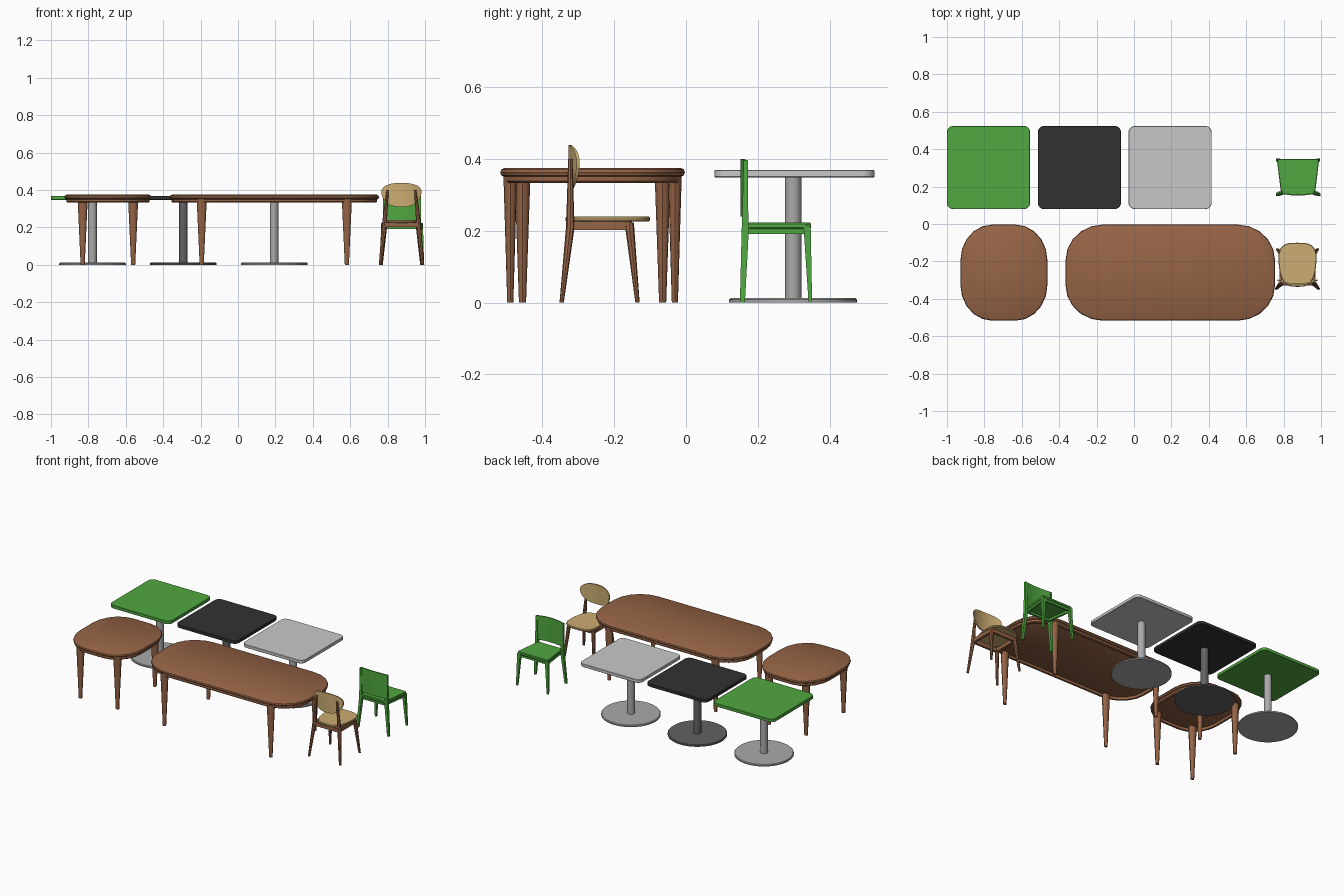
import bpy, bmesh, math
from mathutils import Vector

if "Cube" in bpy.data.objects:
    bpy.data.objects.remove(bpy.data.objects["Cube"])


def material(name, rgb):
    m = bpy.data.materials.new(name)
    lin = [(c / 255 / 12.92 if c < 11 else ((c / 255 + 0.055) / 1.055) ** 2.4) for c in rgb]
    m.diffuse_color = (*lin, 1)
    m.use_nodes = True
    m.node_tree.nodes["Principled BSDF"].inputs["Base Color"].default_value = m.diffuse_color
    return m


BROWN = material("brown wood", (150, 100, 70))
TAN = material("tan wood", (204, 173, 114))
GREEN = material("green", (80, 168, 64))
BLACK = material("black", (50, 50, 50))
LIGHT = material("light grey", (201, 201, 201))
METAL = material("grey metal", (170, 170, 170))
DARK = material("dark metal", (98, 98, 98))


def finish(name, bm, mat, smooth=35):
    bmesh.ops.recalc_face_normals(bm, faces=bm.faces)
    me = bpy.data.meshes.new(name)
    bm.to_mesh(me)
    bm.free()
    ob = bpy.data.objects.new(name, me)
    bpy.context.collection.objects.link(ob)
    me.materials.append(mat)
    if smooth:
        bpy.ops.object.select_all(action='DESELECT')
        ob.select_set(True)
        bpy.context.view_layer.objects.active = ob
        bpy.ops.object.shade_smooth_by_angle(angle=math.radians(smooth))
    return ob


def loft(name, rings, mat, caps=True, closed=False, smooth=35):
    """Skin a list of rings of 3D points."""
    bm = bmesh.new()
    vs = [[bm.verts.new(p) for p in r] for r in rings]
    n = len(vs[0])
    pairs = list(zip(vs, vs[1:])) + ([(vs[-1], vs[0])] if closed else [])
    for a, b in pairs:
        for i in range(n):
            j = (i + 1) % n
            bm.faces.new((a[i], a[j], b[j], b[i]))
    if caps and not closed:
        bm.faces.new(vs[0])
        bm.faces.new(vs[-1])
    return finish(name, bm, mat, smooth)


def rounded(cx, cy, hx, hy, rx, ry, z, seg, inset=0):
    """Rounded rectangle outline at height z."""
    pts = []
    for q, (sx, sy) in enumerate(((1, 1), (-1, 1), (-1, -1), (1, -1))):
        for k in range(seg + 1):
            a = math.pi / 2 * (q + k / seg)
            pts.append((cx + sx * (hx - rx) + (rx - inset) * math.cos(a),
                        cy + sy * (hy - ry) + (ry - inset) * math.sin(a), z))
    return pts


def ellipse(c, rx, ry, n=16):
    return [(c[0] + rx * math.cos(2 * math.pi * i / n),
             c[1] + ry * math.sin(2 * math.pi * i / n), c[2]) for i in range(n)]


def bar(name, path, mat, n=4):
    """Upright limb through (point, half x, half y) stations; square or round."""
    if n == 4:
        rings = [[(p[0] + sx * a, p[1] + sy * b, p[2])
                  for sx, sy in ((1, 1), (-1, 1), (-1, -1), (1, -1))] for p, a, b in path]
    else:
        rings = [ellipse(p, a, b, n) for p, a, b in path]
    return loft(name, rings, mat)


def shell(name, inside, mat, y_of, thick, nu=14):
    """Curved upright panel: inside(u) gives (x, z low, z high), y_of(x) the bend."""
    rings = []
    for i in range(nu + 1):
        x, lo, hi = inside(-1 + 2 * i / nu)
        y = y_of(x)
        rings.append([(CX + x[0] if isinstance(x, tuple) else CX + x, y + d, z)
                      for d, z in ((0, lo), (0, hi), (thick, hi), (thick, lo))])
    return loft(name, rings, mat)


# Square pedestal tables
for cx, label, top, metal in ((-0.778, "green", GREEN, METAL), (-0.292, "black", BLACK, DARK),
                              (0.193, "grey", LIGHT, METAL)):
    cy = 0.302
    loft(label + "_square_top", [rounded(cx, cy, 0.2225, 0.2225, 0.035, 0.035, z, 6, i)
         for z, i in ((0.348, 0.002), (0.350, 0), (0.367, 0), (0.369, 0.002))], top)
    loft(label + "_table_column", [ellipse((cx, cy - 0.004, z), 0.023, 0.023, 24)
         for z in (0.01, 0.349)], metal)
    loft(label + "_table_base", [ellipse((cx, cy - 0.004, z), r, r, 40)
         for z, r in ((0, 0.178), (0.008, 0.178), (0.012, 0.174))], metal)

# Rounded wooden tables: bullnose top, hollow apron, tapered round legs
for label, cx, hx, rx, lx, ly, ry in (("small", -0.6955, 0.2325, 0.17, 0.135, 0.195, 0.022),
                                      ("long", 0.194, 0.56, 0.20, 0.388, 0.229, 0.019)):
    cy, hy = -0.26, 0.257

    def ring(z, i):
        return rounded(cx, cy, hx, hy, rx, 0.19, z, 5, i)
    loft(label + "_wood_top", [ring(z, i) for z, i in (
        (0.350, 0.010), (0.354, 0.003), (0.362, 0), (0.370, 0.003), (0.375, 0.012))], BROWN)
    loft(label + "_wood_apron", [ring(z, i) for z, i in (
        (0.352, 0.010), (0.338, 0.010), (0.333, 0.015), (0.333, 0.028), (0.352, 0.028))],
        BROWN, closed=True)
    for sx in (-1, 1):
        for sy in (-1, 1):
            x, y = cx + sx * lx, cy + sy * ly
            bar(label + "_table_leg", [((x, y, 0), 0.011, ry * 0.45),
                                       ((x, y, 0.351), 0.027, ry)], BROWN, 12)

# Wooden chair with tan seat and oval back, facing +y
CX = 0.874
outline = []
for i in range(32):
    a = 2 * math.pi * i / 32
    c, s = math.cos(a), math.sin(a)
    px = math.copysign(abs(c) ** 0.6, c)
    py = math.copysign(abs(s) ** 0.75, s)
    outline.append((px * (0.1 + 0.012 * py), -0.218 + 0.118 * py))
loft("tan_seat", [[(CX + x * k, -0.218 + (y + 0.218) * k, z) for x, y in outline]
     for z, k in ((0.225, 0.97), (0.229, 1), (0.235, 1), (0.239, 0.97))], TAN)


def oval(u):
    t = math.sin(u * math.pi / 2)
    h = max(0.003, (1 - abs(t) ** 2.6) ** 0.5)
    return 0.107 * t, 0.392 - 0.082 * h, 0.392 + 0.046 * h


shell("tan_backrest", oval, TAN, lambda x: -0.327 + 2.0 * x * x, 0.008, 24)
for s in (-1, 1):
    # rear leg runs up as the back post
    bar("wood_rear_post", [((CX + s * 0.113, -0.346, 0), 0.008, 0.006),
                           ((CX + s * 0.092, -0.322, 0.21), 0.013, 0.012),
                           ((CX + s * 0.084, -0.322, 0.30), 0.010, 0.009),
                           ((CX + s * 0.074, -0.322, 0.40), 0.006, 0.006)], BROWN, 8)
    bar("wood_front_leg", [((CX + s * 0.108, -0.135, 0), 0.008, 0.006),
                           ((CX + s * 0.088, -0.158, 0.222), 0.013, 0.013)], BROWN, 8)
    bar("wood_side_rail", [((CX + s * 0.088, -0.24, z), 0.008, 0.085)
                           for z in (0.202, 0.226)], BROWN)
for y in (-0.322, -0.158):
    bar("wood_cross_rail", [((CX, y, z), 0.088, 0.008) for z in (0.202, 0.226)], BROWN)

# Green chair, tapered seat and curved back, facing +y
CX = 0.877


def seat_ring(z, k=0.0):
    front = [(0.112 - k, 0.335), (0.104 - k, 0.348 - k)]
    pts = front + [(-x, y) for x, y in reversed(front)]
    pts += [(-0.09 + k, 0.158 + k), (0.09 - k, 0.158 + k)]
    return [(CX + x, y, z) for x, y in pts]


loft("green_seat", [seat_ring(z, k) for z, k in ((0.205, 0.003), (0.209, 0), (0.219, 0),
                                                  (0.223, 0.003))], GREEN)
loft("green_seat_apron", [seat_ring(z, k) for z, k in ((0.207, 0.004), (0.191, 0.004),
     (0.191, 0.016), (0.207, 0.016))], GREEN, closed=True, smooth=0)
shell("green_backrest", lambda u: (0.098 * u, 0.24, 0.400 - 0.004 * u * u), GREEN,
      lambda x: 0.152 + 1.2 * x * x, 0.007, 10)
for s in (-1, 1):
    bar("green_rear_post", [((CX + s * 0.112, 0.157, 0), 0.007, 0.007),
                            ((CX + s * 0.092, 0.165, 0.205), 0.010, 0.010),
                            ((CX + s * 0.094, 0.165, 0.26), 0.008, 0.008),
                            ((CX + s * 0.096, 0.166, 0.395), 0.005, 0.006)], GREEN)
    bar("green_front_leg", [((CX + s * 0.112, 0.346, 0), 0.006, 0.005),
                            ((CX + s * 0.101, 0.337, 0.212), 0.011, 0.010)], GREEN)
